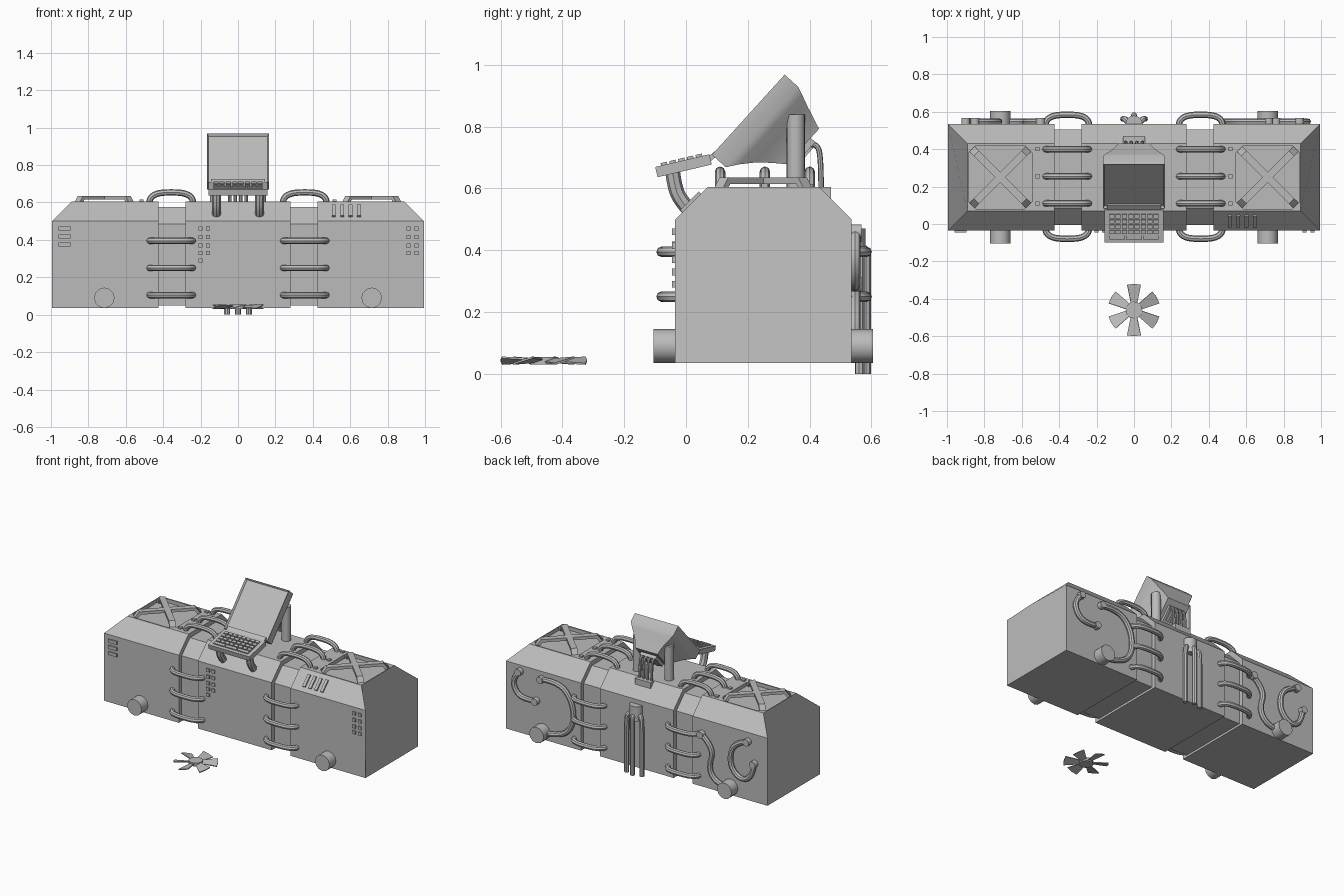
import bpy, bmesh, math
from mathutils import Matrix, Vector

cube = bpy.data.objects.get("Cube")
if cube:
    bpy.data.objects.remove(cube)

grey = bpy.data.materials.new("plain_grey")
grey.use_nodes = True
COLOR = (0.5, 0.5, 0.5, 1)
grey.diffuse_color = COLOR
grey.node_tree.nodes["Principled BSDF"].inputs["Base Color"].default_value = COLOR

T = Matrix.Translation
TURN = Matrix.Rotation(math.pi / 2, 4, 'Z')   # profile x runs along world y


def rot(angle, axis):
    return Matrix.Rotation(angle, 4, axis)


def finish(name, bm, matrix=Matrix(), smooth=False):
    bmesh.ops.recalc_face_normals(bm, faces=bm.faces)
    mesh = bpy.data.meshes.new(name)
    bm.transform(matrix)
    bm.to_mesh(mesh)
    bm.free()
    mesh.materials.append(grey)
    ob = bpy.data.objects.new(name, mesh)
    bpy.context.collection.objects.link(ob)
    if smooth:
        shade(ob)
    return ob


def shade(ob):
    bpy.ops.object.select_all(action='DESELECT')
    ob.select_set(True)
    bpy.context.view_layer.objects.active = ob
    bpy.ops.object.shade_smooth_by_angle(angle=math.radians(40))


def loft(name, rings, matrix=Matrix(), smooth=False):
    """Closed skin through rings of equal point count."""
    bm = bmesh.new()
    loops = [[bm.verts.new(p) for p in ring] for ring in rings]
    for a, b in zip(loops, loops[1:]):
        for i in range(len(a)):
            j = (i + 1) % len(a)
            bm.faces.new((a[i], a[j], b[j], b[i]))
    bm.faces.new(loops[0])
    bm.faces.new(loops[-1])
    return finish(name, bm, matrix, smooth)


def prism(name, pts, width, matrix=Matrix()):
    return loft(name, [[(x, s * width / 2, z) for x, z in pts] for s in (-1, 1)], matrix)


def box(name, size, matrix):
    bm = bmesh.new()
    bmesh.ops.create_cube(bm, size=1)
    bmesh.ops.scale(bm, vec=size, verts=bm.verts)
    return finish(name, bm, matrix)


def cylinder(name, radius, start, end, sides=16):
    start, end = Vector(start), Vector(end)
    bm = bmesh.new()
    bmesh.ops.create_cone(bm, cap_ends=True, segments=sides, radius1=radius,
                          radius2=radius, depth=(end - start).length)
    m = T((start + end) / 2) @ (end - start).to_track_quat('Z', 'Y').to_matrix().to_4x4()
    return finish(name, bm, m, True)


def tube(name, pts, radius, spline='NURBS'):
    curve = bpy.data.curves.new(name, 'CURVE')
    curve.dimensions = '3D'
    curve.bevel_depth, curve.bevel_resolution = radius, 2
    curve.use_fill_caps = True
    s = curve.splines.new(spline)
    s.points.add(len(pts) - 1)
    for p, co in zip(s.points, pts):
        p.co = (*co, 1)
    if spline == 'NURBS':
        s.use_endpoint_u, s.order_u, s.resolution_u = True, 3, 5
    ob = bpy.data.objects.new(name, curve)
    bpy.context.collection.objects.link(ob)
    curve.materials.append(grey)
    bpy.ops.object.select_all(action='DESELECT')
    ob.select_set(True)
    bpy.context.view_layer.objects.active = ob
    bpy.ops.object.convert(target='MESH')
    shade(bpy.context.object)


# Body: three sections over a narrower core
FRONT, BACK, LOW, EAVE, TOP, SLOPE = -0.035, 0.535, 0.035, 0.5, 0.605, 0.105
def hull(d):
    return [(FRONT + d, LOW + d * 0.5), (BACK - d, LOW + d * 0.5), (BACK - d, EAVE - d * 0.5),
            (BACK - SLOPE - d * 0.5, TOP - d), (FRONT + SLOPE + d * 0.5, TOP - d), (FRONT + d, EAVE - d * 0.5)]

prism("body_core", hull(0.03), 1.2, TURN)
prism("body_middle", hull(0), 0.56, TURN)
for side, label in ((1, "left"), (-1, "right")):
    inner = [(side * 0.425, y, z) for y, z in hull(0)]
    outer = [(side * (0.995 - SLOPE * (z > EAVE)), y, z) for y, z in hull(0)]
    end = loft(label + "_body_end", [inner, outer])

    # Octagonal recess under the crossed straps
    c, h, k = Vector((side * 0.715, 0.25, 0)), 0.17, 0.13
    octagon = [(h, -k), (h, k), (k, h), (-k, h), (-h, k), (-h, -k), (-k, -h), (k, -h)]
    cutter = loft(label + "_recess_cutter", [[(x, y, z) for x, y in octagon] for z in (0.58, 0.7)], T(c))
    cutter.hide_render = True
    cutter.hide_set(True)
    cut = end.modifiers.new("recess", 'BOOLEAN')
    cut.object, cut.solver = cutter, 'EXACT'
    arch = [(-.22, .58), (-.18, .635), (.18, .635), (.22, .58), (.2, .58), (.17, .615), (-.17, .615), (-.2, .58)]
    for a in (1, -1):
        prism(label + "_cross_strap", arch, 0.04, T(c) @ rot(a * math.pi / 4, 'Z'))

    # Axle stub through the body
    cylinder(label + "_axle_stub", 0.055, (side * 0.715, -0.105, 0.09), (side * 0.715, 0.605, 0.09), 12)

    # Hoops bridging the groove on front, back and top
    arc = []
    for i in range(17):
        t = math.pi * i / 16
        cs, sn = math.cos(t), max(0, math.sin(t))
        arc.append((side * 0.357 + math.copysign(abs(cs) ** 0.7, cs) * 0.117, 0.066 * sn ** 0.7 - 0.012))
    for z in (0.105, 0.25, 0.395):
        tube("front_hoop", [(x, FRONT + 0.01 - d, z) for x, d in arc], 0.017, 'POLY')
        tube("back_hoop", [(x, BACK - 0.005 + d, z) for x, d in arc], 0.017, 'POLY')
        tube("top_hoop", [(x, z + 0.005, TOP - 0.005 + d) for x, d in arc], 0.017, 'POLY')
        box("hoop_stud", (0.022, 0.022, 0.02), T((side * 0.515, z + 0.005, TOP)))

# Front buttons, bars and slope ribs
spots = [(x, z) for x in (-0.2, -0.16, 0.912, 0.955) for z in (0.46, 0.415, 0.37, 0.33)] + [(-0.2, 0.29)]
for x, z in spots:
    box("button", (0.022, 0.02, 0.022), T((x, FRONT, z)))
for z in (0.46, 0.418, 0.375):
    box("front_bar", (0.065, 0.02, 0.022), T((-0.927, FRONT, z)))
for i in range(4):
    box("slope_rib", (0.02, 0.085, 0.02), T((0.512 + i * 0.045, 0.018, 0.553)) @ rot(math.pi / 4, 'X'))

# Monitor, local y into the tube, local z up the screen
tilt = T((0, 0.084, 0.709)) @ rot(-0.737, 'X')
profile = [(0, 0.165, 0, 0.35), (0.06, 0.165, 0, 0.35), (0.085, 0.15, 0.035, 0.34),
           (0.12, 0.125, 0.075, 0.325), (0.16, 0.1, 0.11, 0.31), (0.2, 0.085, 0.14, 0.295)]
monitor = loft("monitor", [[(-w, n, lo), (w, n, lo), (w, n, hi), (-w, n, hi)] for n, w, lo, hi in profile])
bm = bmesh.new()
bm.from_mesh(monitor.data)
screen = min(bm.faces, key=lambda f: f.calc_center_median().y)
bmesh.ops.inset_region(bm, faces=[screen], thickness=0.012, depth=0)
bmesh.ops.translate(bm, verts=screen.verts, vec=(0, 0.012, 0))
bm.transform(tilt)
bm.to_mesh(monitor.data)
bm.free()
shade(monitor)
box("monitor_rear_panel", (0.12, 0.03, 0.11), tilt @ T((0, 0.205, 0.2)))
for i in range(3):
    box("rear_panel_rib", (0.02, 0.012, 0.08), tilt @ T((0.035 * (i - 1), 0.222, 0.2)))

# Keyboard and hinge
desk = T((0, -0.012, 0.69)) @ rot(0.23, 'X')
box("keyboard", (0.315, 0.18, 0.034), desk @ T((0, 0, -0.017)))
box("keyboard_hinge", (0.29, 0.05, 0.016), T((0, 0.085, 0.703)) @ rot(0.7, 'X'))
for row in range(5):
    keys = 8 if row else 3
    step = 0.27 / keys
    for i in range(keys):
        box("key", (step - 0.007, 0.021, 0.01),
            desk @ T((step * (i - (keys - 1) / 2), -0.06 + row * 0.029, 0.003)))

# Supports for the monitor and keyboard
for side in (1, -1):
    cylinder("monitor_post", 0.03, (side * 0.12, 0.355, 0.58), (side * 0.12, 0.355, 0.84))
    tube("keyboard_arm", [(side * 0.115, y, z) for y, z in
         ((-0.045, 0.67), (-0.04, 0.62), (-0.02, 0.56), (0.03, 0.51))], 0.024)

# Rear socket with cables up to the monitor
box("cable_socket", (0.12, 0.075, 0.09), T((0, 0.432, 0.56)))
for i in range(4):
    x = (i - 1.5) * 0.03
    tube("monitor_cable", [(x, 0.39, 0.74), (x, 0.425, 0.75), (x, 0.437, 0.69), (x, 0.437, 0.59)], 0.009)

# Rear manifold with drain pipes
cylinder("manifold", 0.045, (0, BACK, 0.37), (0, BACK, 0.47))
for x, y in ((-0.058, 0.562), (0, 0.582), (0.058, 0.562)):
    tube("drain_pipe", [(x * 0.4, BACK, 0.4), (x * 0.8, y, 0.41), (x, y, 0.37), (x, y, 0.2), (x, y, 0)], 0.016)

# Loose cables on the back wall
cables = [
    [(.885, .46), (.94, .4), (.91, .31), (.84, .28), (.76, .29)],
    [(.72, .45), (.58, .47), (.48, .36), (.47, .2), (.56, .1), (.68, .09)],
    [(-.85, .44), (-.74, .41), (-.71, .25), (-.8, .16), (-.89, .21), (-.9, .3)],
    [(-.5, .4), (-.6, .33), (-.55, .18), (-.62, .09), (-.7, .09)]]
for path in cables:
    tube("wall_cable", [(x, BACK + 0.012, z) for x, z in path], 0.018)
    for x, z in (path[0], path[-1]):
        cylinder("cable_plug", 0.024, (x, BACK - 0.01, z), (x, BACK + 0.032, z), 10)

# Loose fan lying in front
hub = Vector((0, -0.46, 0.043))
cylinder("fan_hub", 0.045, hub - Vector((0, 0, 0.012)), hub + Vector((0, 0, 0.012)), 12)
for i in range(6):
    bm_matrix = T(hub) @ rot(math.pi / 2 + i * math.pi / 3, 'Z') @ rot(0.28, 'X')
    blade = [(0.035, -0.017), (0.135, -0.038), (0.14, 0), (0.135, 0.038), (0.035, 0.017)]
    loft("fan_blade", [[(x, y, z) for x, y in blade] for z in (-0.003, 0.003)], bm_matrix)
